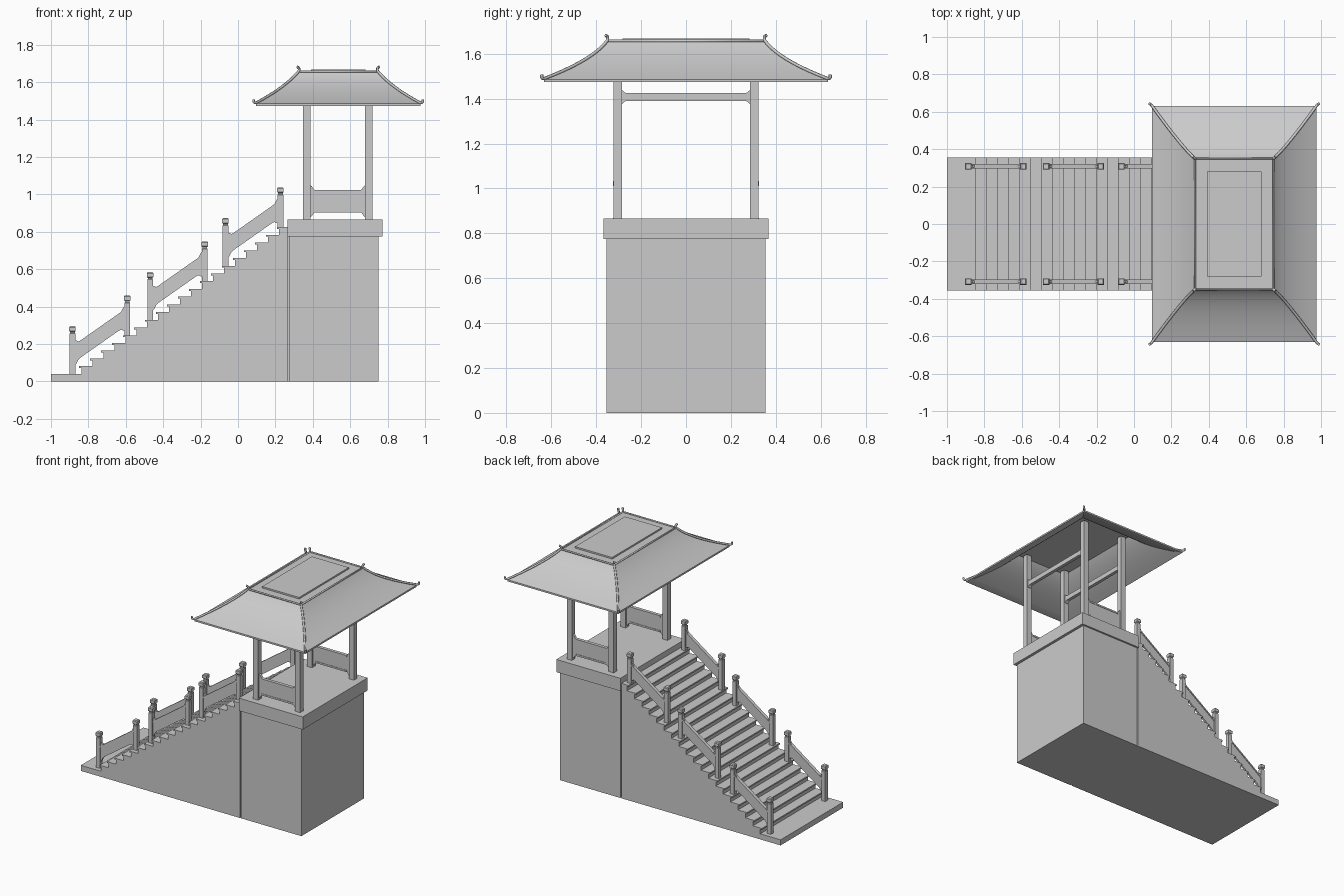
import bpy, bmesh
from mathutils import Vector

if "Cube" in bpy.data.objects:
    bpy.data.objects.remove(bpy.data.objects["Cube"])

RX = 0.536            # x centre of the pavilion roof
RUN, RISE = 0.0588, 0.0413
SLOPE = RISE / RUN


def finish(name, bm, smooth=False):
    bmesh.ops.recalc_face_normals(bm, faces=bm.faces[:])
    me = bpy.data.meshes.new(name)
    bm.to_mesh(me)
    bm.free()
    ob = bpy.data.objects.new(name, me)
    bpy.context.collection.objects.link(ob)
    if smooth:
        bpy.ops.object.select_all(action='DESELECT')
        ob.select_set(True)
        bpy.context.view_layer.objects.active = ob
        bpy.ops.object.shade_smooth_by_angle(angle=0.5)
    return ob


def loft(name, cx, cy, rings, smooth=False):
    """Stack of rectangles (half x, half y, z), capped at both ends."""
    bm = bmesh.new()
    loops = [[bm.verts.new((cx + sx * hx, cy + sy * hy, z))
              for sx, sy in ((-1, -1), (1, -1), (1, 1), (-1, 1))] for hx, hy, z in rings]
    for a, b in zip(loops, loops[1:]):
        for i in range(4):
            j = (i + 1) % 4
            bm.faces.new((a[i], a[j], b[j], b[i]))
    bm.faces.new(loops[0])
    bm.faces.new(loops[-1])
    return finish(name, bm, smooth)


def box(name, x0, x1, y0, y1, z0, z1):
    hx, hy = (x1 - x0) / 2, (y1 - y0) / 2
    return loft(name, (x0 + x1) / 2, (y0 + y1) / 2, [(hx, hy, z0), (hx, hy, z1)])


def prism(name, pts, c, half, along_y=False):
    """Extrude an outline (u, z) across the other horizontal axis."""
    bm = bmesh.new()
    def put(u, v, z):
        return bm.verts.new((v, u, z) if along_y else (u, v, z))
    a = [put(u, c - half, z) for u, z in pts]
    b = [put(u, c + half, z) for u, z in pts]
    bm.faces.new(a)
    bm.faces.new(b)
    for i in range(len(pts)):
        j = (i + 1) % len(pts)
        bm.faces.new((a[i], a[j], b[j], b[i]))
    return finish(name, bm)


def panel(name, u0, u1, b, t, flare, length, c, half, slope=0.0, along_y=False):
    """Rail panel with flared ends, sheared along the slope."""
    low = [(u0, b - flare), (u0 + .3 * length, b - .75 * flare), (u0 + .6 * length, b - .2 * flare),
           (u0 + length, b)]
    low += [(u0 + u1 - u, z) for u, z in reversed(low)]
    pts = low + [(u, b + t - z) for u, z in reversed(low)]
    prism(name, [(u, z + slope * (u - u0)) for u, z in pts], c, half, along_y)


def rail(name, u0, u1, z, c, slope=0.0):
    d = slope * (u1 - u0)
    prism(name, [(u0, z - .006), (u1, z + d - .006), (u1, z + d + .006), (u0, z + .006)], c, .012)


def tube(name, pts, r, cyclic=False):
    cu = bpy.data.curves.new(name, 'CURVE')
    cu.dimensions = '3D'
    cu.bevel_depth = r
    cu.bevel_resolution = 1
    cu.use_fill_caps = True
    sp = cu.splines.new('POLY')
    sp.points.add(len(pts) - 1)
    for p, co in zip(sp.points, pts):
        p.co = (*co, 1)
    sp.use_cyclic_u = cyclic
    ob = bpy.data.objects.new(name, cu)
    bpy.context.collection.objects.link(ob)
    bpy.ops.object.select_all(action='DESELECT')
    ob.select_set(True)
    bpy.context.view_layer.objects.active = ob
    bpy.ops.object.convert(target='MESH')


# staircase: sawtooth side outline with overhanging treads
outline = [(-1, 0), (-1, .04)]
for i in range(19):
    x, z = -.85 + RUN * i, .04 + RISE * i
    top = z + RISE
    outline += [(x + .012, z), (x + .012, top - .01), (x, top - .01), (x, top)]
outline += [(.264, .825), (.264, 0)]
prism("staircase", outline, 0, .355)

# tower base, recessed joint and cap slab
box("tower_joint", .262, .275, -.345, .345, 0, .82)
box("tower_base", .273, .752, -.355, .355, 0, .78)
box("tower_cap", .264, .772, -.368, .368, .775, .866)

# stair balustrades
for side, y in (("front", -.308), ("back", .308)):
    for n, (xa, xb) in enumerate(((-.885, -.592), (-.47, -.178), (-.067, .227))):
        for x, h in ((xa, .255), (xb, .213)):
            k = int((x + .85) // RUN) + 1
            z0 = .04 + RISE * max(k, 0)
            prof = ((.015, 0), (.015, h - .04), (.0125, h - .037), (.0125, h - .031),
                    (.0175, h - .026), (.0175, h - .006), (.013, h))
            loft(f"{side}_stair_post", x, y, [(r, r, z0 + d) for r, d in prof])
        u0, u1 = xa + .013, xb - .013
        b = .125 + SLOPE * (u0 + .845)
        panel(f"{side}_stair_panel_{n}", u0, u1, b, b + .09, .022, .03, y, .007, SLOPE)
        rail(f"{side}_stair_rail_{n}", u0, u1, b + .086, y, SLOPE)

# pavilion columns, side panels and tie beams
for side, y in (("front", -.305), ("back", .305)):
    for x in (.367, .70):
        box(f"{side}_column", x - .02, x + .02, y - .019, y + .019, .86, 1.635)
    panel(f"{side}_balcony_panel", .385, .682, .907, 1.02, .03, .035, y, .009)
    rail(f"{side}_balcony_rail", .41, .657, 1.017, y)
    rail(f"{side}_balcony_foot", .41, .657, .91, y)
for x in (.367, .70):
    panel("tie_beam", -.288, .288, 1.39, 1.424, .015, .025, x, .012, along_y=True)

# roof: hollow, concave hipped shell
p0, p1, p2 = Vector((.44, .632, 1.485)), Vector((.28, .41, 1.57)), Vector((.21, .35, 1.656))
hip = [p0 * (1 - t) ** 2 + p1 * 2 * t * (1 - t) + p2 * t * t for t in [i / 10 for i in range(11)]]
inner = [(p.x - .003, p.y - .003, p.z - .012) for p in reversed(hip)]
loft("roof_shell", RX, 0, inner + [(.44, .632, 1.473)] + [tuple(p) for p in hip], True)
box("roof_top_panel", RX - .147, RX + .147, -.282, .282, 1.65, 1.667)

# rim around the flat top, and hip ridges with upturned tips
tube("roof_top_rim", [(RX + sx * .21, sy * .35, 1.657)
                      for sx, sy in ((-1, -1), (1, -1), (1, 1), (-1, 1))], .007, True)
path = [Vector(v) for v in ((.452, .642, 1.507), (.453, .643, 1.496), (.446, .638, 1.489))]
path += [p + Vector((0, 0, .004)) for p in hip]
path += [Vector(v) for v in ((.209, .349, 1.67), (.212, .352, 1.678), (.219, .358, 1.682))]
for sx in (-1, 1):
    for sy in (-1, 1):
        tube("hip_ridge", [(RX + sx * p.x, sy * p.y, p.z) for p in path], .0075)
